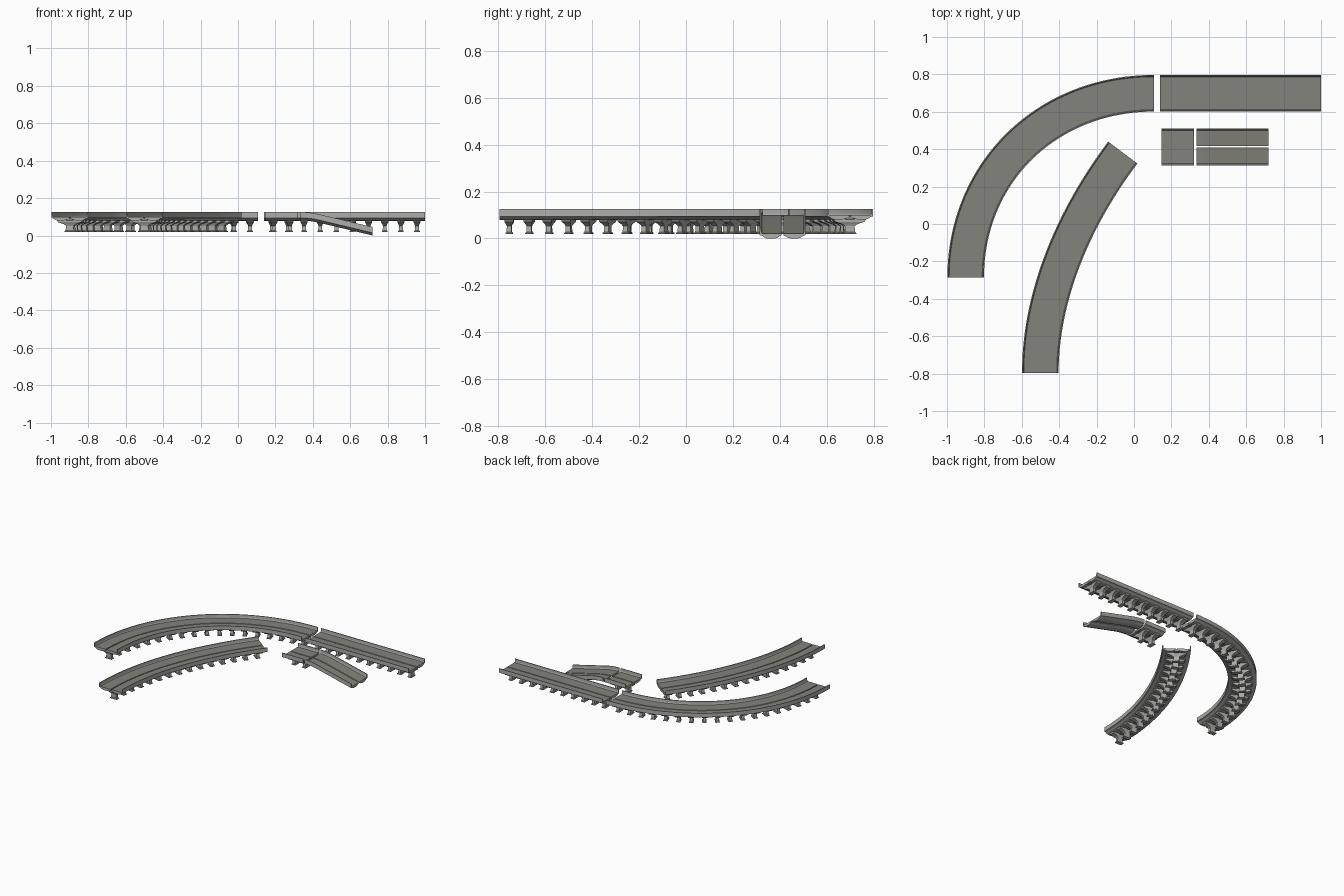
import bpy, bmesh, math
from mathutils import Vector, Matrix

if "Cube" in bpy.data.objects:
    bpy.data.objects.remove(bpy.data.objects["Cube"])


def material(name, rgb):
    m = bpy.data.materials.new(name)
    m.diffuse_color = (*rgb, 1)
    m.use_nodes = True
    m.node_tree.nodes["Principled BSDF"].inputs["Base Color"].default_value = m.diffuse_color
    return m


CONCRETE = material("pale concrete", (0.42, 0.42, 0.41))
ROAD = material("road grey", (0.23, 0.23, 0.20))
SEG = 0.086          # length of one bridge segment


def finish(bm, name, mats):
    bmesh.ops.recalc_face_normals(bm, faces=bm.faces)
    me = bpy.data.meshes.new(name)
    bm.to_mesh(me)
    bm.free()
    for m in mats:
        me.materials.append(m)
    ob = bpy.data.objects.new(name, me)
    bpy.context.collection.objects.link(ob)
    return ob


def bezier(p0, p1, p2, p3, n=400):
    p0, p1, p2, p3 = (Vector((*p, 0)) for p in (p0, p1, p2, p3))
    out = []
    for i in range(n + 1):
        t = i / n
        s = 1 - t
        out.append(p0 * s**3 + p1 * 3 * s * s * t + p2 * 3 * s * t * t + p3 * t**3)
    return out


def stations(pts, count):
    """Evenly spaced (point, heading) pairs along a dense path."""
    d = [0]
    for a, b in zip(pts, pts[1:]):
        d.append(d[-1] + (b - a).length)
    res, k = [], 0
    for i in range(count + 1):
        s = d[-1] * i / count
        while k < len(pts) - 2 and d[k + 1] < s:
            k += 1
        f = (s - d[k]) / (d[k + 1] - d[k])
        v = pts[k + 1] - pts[k]
        res.append((pts[k].lerp(pts[k + 1], f), math.atan2(v.y, v.x)))
    return res


def sweep(bm, profile, rows, road_edge=None):
    """Sweep a closed (sideways, height) profile along the stations."""
    rings = []
    for p, a in rows:
        side = Vector((-math.sin(a), math.cos(a), 0))
        rings.append([bm.verts.new(p + side * u + Vector((0, 0, z))) for u, z in profile])
    n = len(profile)
    for r, q in zip(rings, rings[1:]):
        for j in range(n):
            f = bm.faces.new((r[j], r[(j + 1) % n], q[(j + 1) % n], q[j]))
            f.material_index = 1 if j == road_edge else 0
    bm.faces.new(rings[0])
    bm.faces.new(rings[-1])


# one lane: centre slot, road, parapet, and a rounded girder below
LANE = [(0.004, 0.100), (0.088, 0.100), (0.091, 0.107), (0.092, 0.125), (0.098, 0.125),
        (0.098, 0.094), (0.087, 0.091), (0.077, 0.084), (0.066, 0.080),
        (0.034, 0.080), (0.022, 0.083), (0.012, 0.090), (0.004, 0.092)]


def deck(name, rows):
    bm = bmesh.new()
    for s in (1, -1):
        sweep(bm, [(s * u, z) for u, z in LANE], rows, road_edge=0)
    finish(bm, name, (CONCRETE, ROAD))


def spine(name, rows):
    # beam that closes the slot between the two lanes
    bm = bmesh.new()
    sweep(bm, [(-0.016, 0.093), (0.016, 0.093), (0.016, 0.078), (-0.016, 0.078)], rows)
    finish(bm, name, (ROAD,))


# pier levels: half length along the road, half width across, height
PIER = [(0.015, 0.027, 0.018), (0.015, 0.027, 0.024), (0.011, 0.022, 0.027),
        (0.010, 0.020, 0.052), (0.013, 0.030, 0.060), (0.019, 0.062, 0.071),
        (0.019, 0.070, 0.083)]


def piers(name, places):
    bm = bmesh.new()
    for p, a in places:
        mat = Matrix.Translation(p) @ Matrix.Rotation(a, 4, 'Z')
        rings = [[bm.verts.new(mat @ Vector((sx * l, sy * w, z)))
                  for sx, sy in ((-1, -1), (1, -1), (1, 1), (-1, 1))] for l, w, z in PIER]
        for r, q in zip(rings, rings[1:]):
            for j in range(4):
                bm.faces.new((r[j], r[(j + 1) % 4], q[(j + 1) % 4], q[j]))
        bm.faces.new(rings[0])
        bm.faces.new(rings[-1])
    finish(bm, name, (CONCRETE,))


def bridge(name, pts, segments, steps):
    rows = stations(pts, segments * steps)
    deck(name + "_deck", rows)
    spine(name + "_spine", rows)
    piers(name + "_piers", stations(pts, segments * 2)[1::2])


# bridge pieces
bridge("quarter_turn", bezier((-0.9, -0.287), (-0.9, 0.275), (-0.467, 0.699), (0.108, 0.699)), 18, 3)
bridge("gentle_bend", bezier((-0.501, -0.796), (-0.501, -0.42), (-0.35, -0.004), (-0.06, 0.382)), 15, 3)
bridge("long_straight", [Vector((0.138, 0.699, 0)), Vector((1.0, 0.699, 0))], 10, 1)
bridge("short_straight", [Vector((0.148, 0.412, 0)), Vector((0.321, 0.412, 0))], 2, 1)

# ramp: bends down over its first stretch, then falls evenly, with an open slot
BLEND, SLOPE = 0.10, 0.08 / (0.385 - 0.05)
ramp = []
for d in [BLEND * i / 6 for i in range(7)] + [0.385]:
    drop = SLOPE * d * d / (2 * BLEND) if d <= BLEND else SLOPE * (d - BLEND / 2)
    ramp.append((Vector((0.335 + d, 0.412, -drop)), 0.0))
deck("ramp_deck", ramp)
